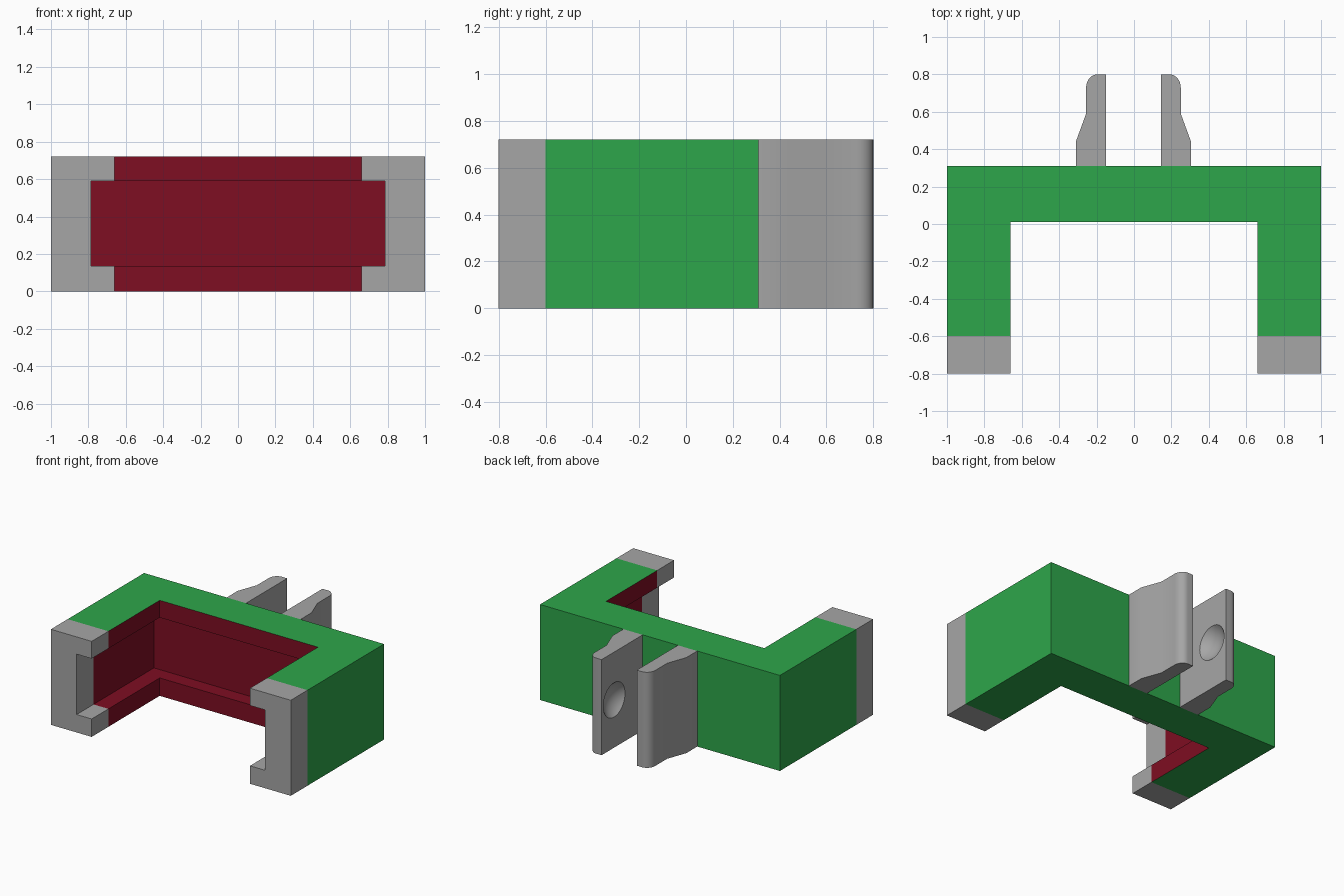
import bpy, bmesh, math

if "Cube" in bpy.data.objects:
    bpy.data.objects.remove(bpy.data.objects["Cube"])

H = 0.72                      # overall height
LIP_LOW, LIP_HIGH = 0.135, 0.59
WALL, GROOVE = 0.34, 0.215    # arm thickness at the lips and behind the groove
BACK, FRONT, TIP = 0.31, -0.8, -0.6
BACK_SCALE = 0.30 / 0.34      # the rear wall is slightly thinner than the arms


def material(name, rgb):
    m = bpy.data.materials.new(name)
    m.diffuse_color = (*rgb, 1)
    m.use_nodes = True
    m.node_tree.nodes["Principled BSDF"].inputs["Base Color"].default_value = m.diffuse_color
    return m


green = material("green", (0.027, 0.381, 0.069))
red = material("dark red", (0.209, 0.0044, 0.016))
gray = material("gray", (0.381, 0.381, 0.381))


def finish(name, bm, mats):
    bmesh.ops.recalc_face_normals(bm, faces=bm.faces)
    me = bpy.data.meshes.new(name)
    bm.to_mesh(me)
    bm.free()
    ob = bpy.data.objects.new(name, me)
    bpy.context.collection.objects.link(ob)
    for m in mats:
        me.materials.append(m)
    return ob


# U-shaped bracket: a C-shaped section (depth from outside, height) swept round the U
section = [(0, 0), (WALL, 0), (WALL, LIP_LOW), (GROOVE, LIP_LOW),
           (GROOVE, LIP_HIGH), (WALL, LIP_HIGH), (WALL, H), (0, H)]
OUTER_SIDES = {0, 6, 7}       # bottom, top and outside strips of the section
stations = [(-1, FRONT), (-1, TIP), (-1, None), (1, None), (1, TIP), (1, FRONT)]
bm = bmesh.new()
rings = []
for side, y in stations:
    rings.append([bm.verts.new((side * (1 - d),
                                BACK - d * BACK_SCALE if y is None else y, z))
                  for d, z in section])
n = len(section)
for s in range(len(rings) - 1):
    for i in range(n):
        j = (i + 1) % n
        f = bm.faces.new((rings[s][i], rings[s][j], rings[s + 1][j], rings[s + 1][i]))
        is_tip = s in (0, len(rings) - 2)
        f.material_index = 2 if is_tip else (0 if i in OUTER_SIDES else 1)
for ring in (rings[0], rings[-1]):
    bm.faces.new(ring).material_index = 2
finish("bracket", bm, (green, red, gray))


# Rear clip jaws: vertical prisms with a round dimple on the inner face
def jaw(name, side):
    cx, inner = -0.003, 0.147
    profile = [(inner, BACK), (0.308, BACK), (0.308, 0.44), (0.253, 0.59)]
    for k in range(9):        # rounded outer corner at the end
        a = math.radians(90 * k / 8)
        profile.append((0.193 + 0.06 * math.cos(a), 0.73 + 0.07 * math.sin(a)))
    profile.append((inner, 0.80))
    bm = bmesh.new()
    base = bm.faces.new([bm.verts.new((cx + side * x, y, 0)) for x, y in profile])
    ext = bmesh.ops.extrude_face_region(bm, geom=[base])
    bmesh.ops.translate(bm, vec=(0, 0, H),
                        verts=[v for v in ext["geom"] if isinstance(v, bmesh.types.BMVert)])
    ob = finish(name, bm, [gray])

    # Dimple cutter
    rim, depth = 0.13, 0.06
    radius = (rim ** 2 + depth ** 2) / (2 * depth)
    cut = bmesh.new()
    bmesh.ops.create_uvsphere(cut, u_segments=40, v_segments=24, radius=radius)
    bmesh.ops.translate(cut, verts=cut.verts,
                        vec=(cx + side * (inner + depth - radius), 0.65, H / 2))
    cutter = finish("dimple_cutter", cut, [gray])
    cutter.hide_render = True
    mod = ob.modifiers.new("dimple", 'BOOLEAN')
    mod.operation, mod.object, mod.solver = 'DIFFERENCE', cutter, 'EXACT'
    bpy.ops.object.select_all(action='DESELECT')
    ob.select_set(True)
    bpy.context.view_layer.objects.active = ob
    bpy.ops.object.modifier_apply(modifier=mod.name)
    bpy.data.objects.remove(cutter)
    bpy.ops.object.shade_smooth_by_angle(angle=math.radians(30))


jaw("left_clip_jaw", -1)
jaw("right_clip_jaw", 1)
